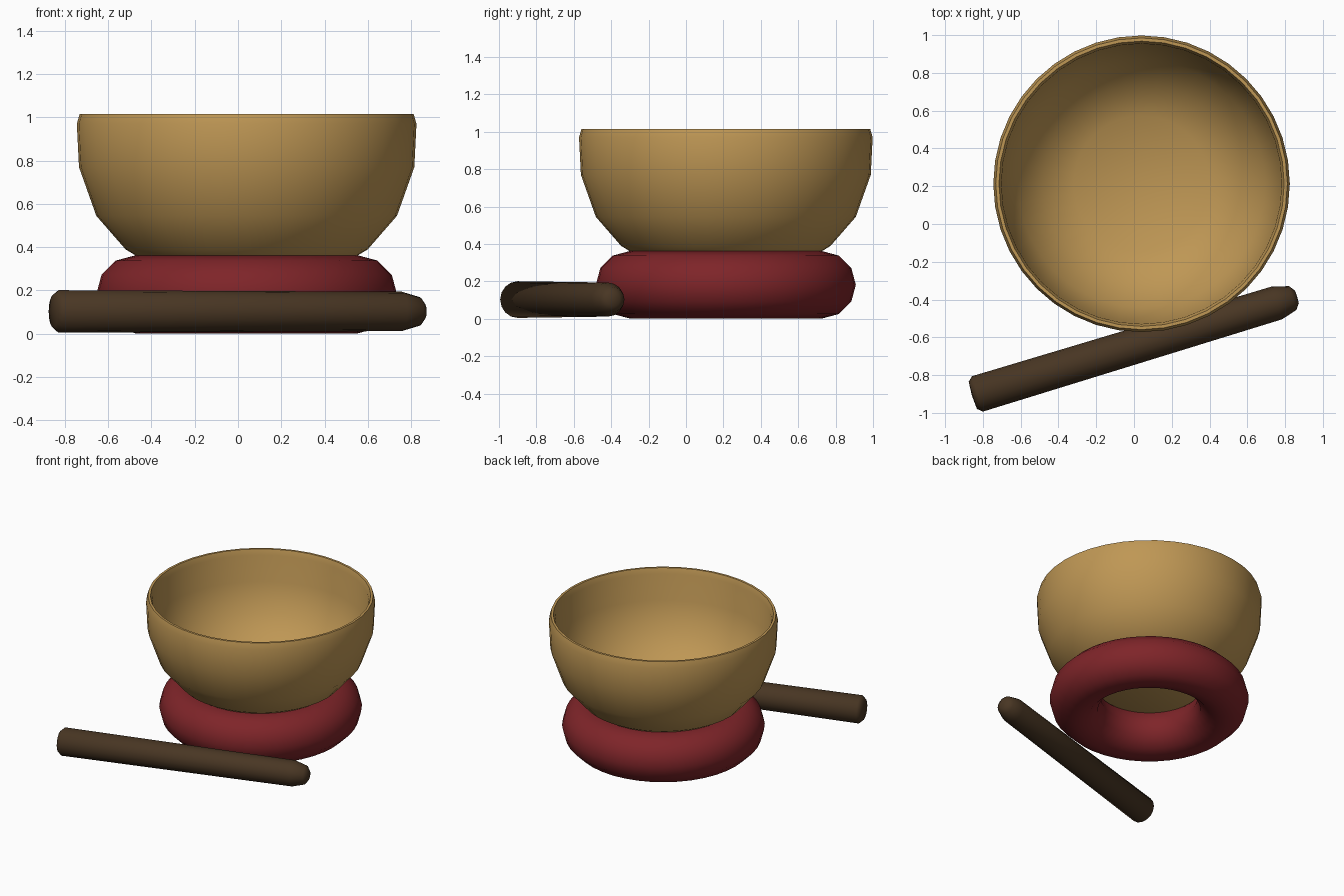
import bpy, bmesh, math
from mathutils import Matrix

if "Cube" in bpy.data.objects:
    bpy.data.objects.remove(bpy.data.objects["Cube"])


def material(name, rgb):
    m = bpy.data.materials.new(name)
    m.diffuse_color = (*rgb, 1.0)
    m.use_nodes = True
    m.node_tree.nodes["Principled BSDF"].inputs["Base Color"].default_value = m.diffuse_color
    return m


brass = material("golden brass", (0.52, 0.31, 0.09))
red = material("deep red cloth", (0.21, 0.018, 0.022))
wood = material("dark wood", (0.066, 0.037, 0.017))


def lathe(name, profile, sides, mat, matrix, closed=False, angle=50):
    """Spin (radius, height) points around local z."""
    bm = bmesh.new()
    rings = []
    for r, z in profile:
        if r < 1e-6:
            rings.append([bm.verts.new((0, 0, z))])
        else:
            rings.append([bm.verts.new((r * math.cos(math.tau * i / sides),
                                        r * math.sin(math.tau * i / sides), z))
                          for i in range(sides)])
    pairs = list(zip(rings, rings[1:]))
    if closed:
        pairs.append((rings[-1], rings[0]))
    for a, b in pairs:
        for i in range(sides):
            j = (i + 1) % sides
            if len(a) == 1:
                bm.faces.new((a[0], b[j], b[i]))
            elif len(b) == 1:
                bm.faces.new((a[i], a[j], b[0]))
            else:
                bm.faces.new((a[i], a[j], b[j], b[i]))
    bmesh.ops.recalc_face_normals(bm, faces=bm.faces)
    mesh = bpy.data.meshes.new(name)
    bm.to_mesh(mesh)
    bm.free()
    mesh.materials.append(mat)
    ob = bpy.data.objects.new(name, mesh)
    bpy.context.collection.objects.link(ob)
    ob.matrix_world = matrix
    bpy.ops.object.select_all(action='DESELECT')
    ob.select_set(True)
    bpy.context.view_layer.objects.active = ob
    bpy.ops.object.shade_smooth_by_angle(angle=math.radians(angle))
    return ob


centre = Matrix.Translation((0.04, 0.213, 0))

# Bowl: outer wall, rim, then inner wall down to the floor
bowl_profile = [(0, 0.28), (0.38, 0.28), (0.56, 0.39), (0.695, 0.545),
                (0.775, 0.77), (0.785, 0.97), (0.772, 1.015), (0.755, 1.015),
                (0.742, 0.975), (0.732, 0.78), (0.655, 0.57), (0.525, 0.425),
                (0.36, 0.33), (0, 0.32)]
lathe("bowl", bowl_profile, 40, brass, centre)

# Ring cushion under the bowl
cushion_profile = [(0.515 + 0.18 * math.cos(math.tau * k / 12),
                    0.182 + 0.18 * math.sin(math.tau * k / 12)) for k in range(12)]
lathe("ring_cushion", cushion_profile, 40, red, centre, closed=True)

# Striker: slightly tapered rod lying on the ground beside the cushion
striker_profile = [(0, -1.085), (0.075, -1.08), (0.098, -1.055), (0.091, 0.603),
                   (0.066, 0.69), (0.035, 0.713), (0, 0.715)]
angle = math.radians(16.9)
lay = (Matrix.Translation((0.18, -0.593, 0.103)) @ Matrix.Rotation(angle, 4, 'Z')
       @ Matrix.Rotation(math.radians(90), 4, 'Y'))
lathe("striker", striker_profile, 16, wood, lay)
